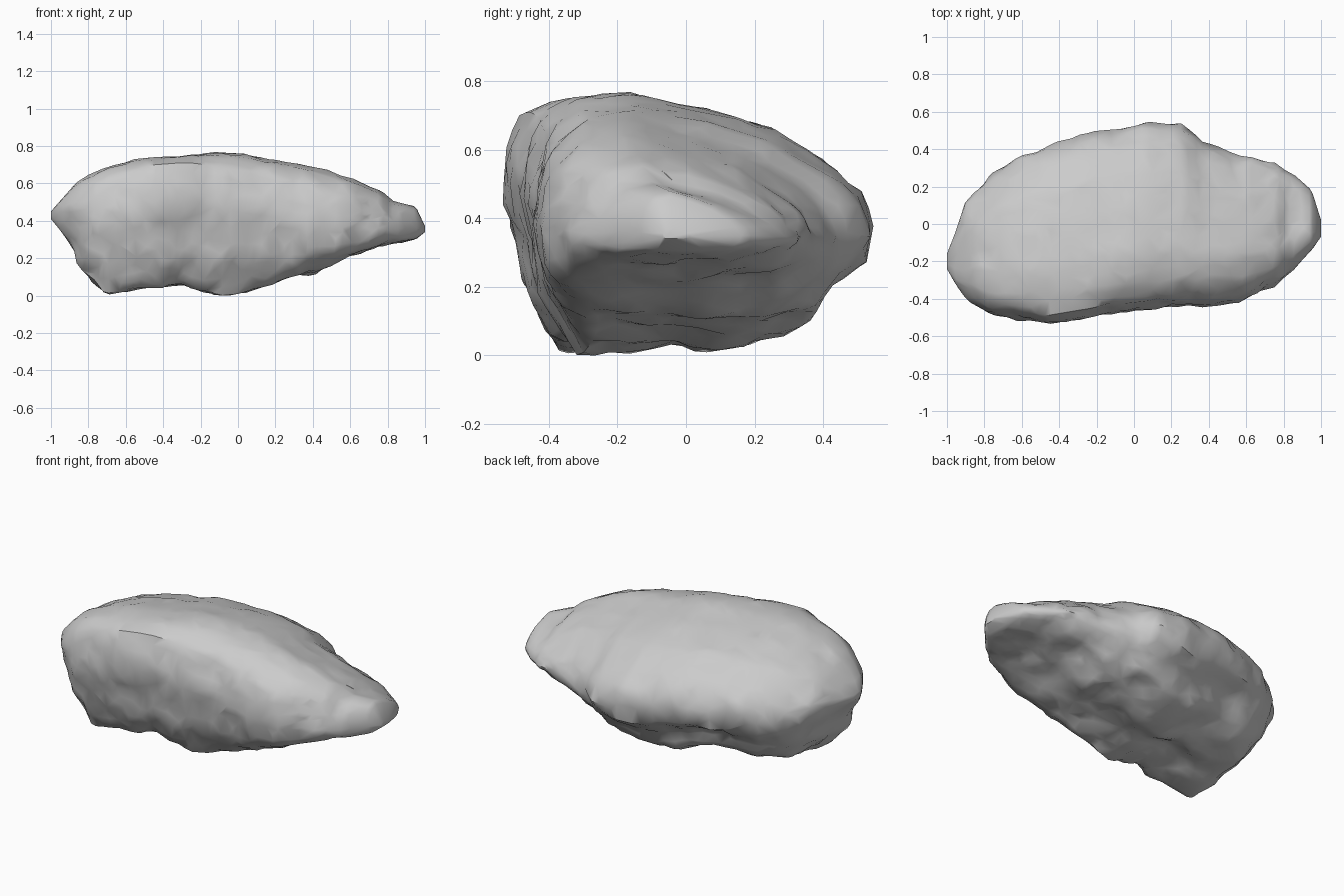
import bpy, bmesh, math
from mathutils import Vector, noise

cube = bpy.data.objects.get("Cube")
if cube:
    bpy.data.objects.remove(cube, do_unlink=True)

# Plan outline: x, front edge, back edge
PLAN = [(-1, -.24, -.16), (-.95, -.33, -.03), (-.9, -.39, .11), (-.77, -.485, .26),
        (-.6, -.515, .37), (-.46, -.54, .42), (-.2, -.49, .5), (.1, -.45, .545),
        (.26, -.44, .53), (.36, -.44, .45), (.55, -.42, .37), (.76, -.33, .33),
        (.86, -.24, .25), (.95, -.14, .18), (1, -.07, .02)]
# Elevation outline: x, underside, top
ELEVATION = [(-1, .41, .45), (-.93, .32, .53), (-.88, .24, .585), (-.84, .14, .62),
             (-.71, .005, .69), (-.5, .035, .74), (-.3, .065, .75), (-.12, .005, .765),
             (.02, .015, .76), (.2, .07, .73), (.4, .12, .69), (.6, .215, .635),
             (.77, .27, .56), (.82, .28, .51), (.95, .3, .475), (1, .34, .37)]
# Cross-sections: across (-1 front, 1 back) and up (0 underside, 1 top)
MIDDLE = [(-1, .65), (-.97, .8), (-.9, .94), (-.72, .99), (-.4, 1), (.1, .95),
          (.5, .88), (.8, .75), (.95, .66), (1, .55), (.95, .39), (.69, .27),
          (.65, .12), (.4, .06), (.1, 0), (-.1, .03), (-.3, .01), (-.67, 0),
          (-.75, .1), (-.88, .24)]
LEFT_TIP = [(-1, .33), (-.97, .52), (-.88, .74), (-.68, .93), (-.4, 1), (0, .9),
            (.4, .76), (.75, .57), (.92, .43), (1, .28), (.97, .17), (.84, .09),
            (.7, .06), (.45, .03), (.15, .01), (-.1, 0), (-.35, 0), (-.68, .01),
            (-.86, .05), (-.97, .15)]
RIGHT_TIP = [(-1, .6), (-.97, .76), (-.88, .9), (-.72, .97), (-.4, 1), (.1, .96),
             (.5, .9), (.8, .76), (.95, .65), (1, .53), (.94, .41), (.78, .31),
             (.66, .21), (.4, .12), (.1, .07), (-.15, .04), (-.35, .01), (-.67, 0),
             (-.78, .1), (-.92, .3)]


def sample(table, x):
    """Interpolate the two values of an outline at x."""
    for a, b in zip(table, table[1:]):
        if x <= b[0]:
            t = (x - a[0]) / (b[0] - a[0])
            return [p + (q - p) * t for p, q in zip(a[1:], b[1:])]
    return table[-1][1:]


def section(x, count):
    """Blend the cross-sections along x and space points evenly round the result."""
    to_left = min(1, max(0, (x + .4) / 1.15)) ** 1.5
    to_right = min(1, max(0, (-.42 - x) / .3))
    loop = [Vector(m).lerp(Vector(a), to_left).lerp(Vector(b), to_right)
            for m, a, b in zip(MIDDLE, LEFT_TIP, RIGHT_TIP)]
    sides = list(zip(loop, loop[1:] + loop[:1]))
    step = sum((b - a).length for a, b in sides) / count
    result, travelled = [], 0
    for a, b in sides:
        length = (b - a).length
        while len(result) < count and len(result) * step < travelled + length:
            result.append(a.lerp(b, (len(result) * step - travelled) / length))
        travelled += length
    return result


# Loft the boulder through its cross-sections
STATIONS, SIDES = 64, 64
bm = bmesh.new()
rows = []
for i in range(STATIONS + 1):
    x = -.6 * math.cos(math.pi * i / STATIONS) + .4 * (2 * i / STATIONS - 1)
    front, back = sample(PLAN, x)
    low, high = sample(ELEVATION, x)
    middle, half = (front + back) / 2, (back - front) / 2
    rows.append([bm.verts.new((x, middle + half * p.x, low + (high - low) * p.y))
                 for p in section(x, SIDES)])
for a, b in zip(rows, rows[1:]):
    for j in range(SIDES):
        k = (j + 1) % SIDES
        bm.faces.new((a[j], a[k], b[k], b[j]))
bm.faces.new(rows[0])
bm.faces.new(rows[-1])
bmesh.ops.recalc_face_normals(bm, faces=bm.faces)
bm.normal_update()

# Weathered lumps, fading out at the thin ends, with a level resting base
moves = []
for v in bm.verts:
    p = v.co
    fade = min(1, 5 * (1 - abs(p.x)))
    lumps = .014 * noise.noise(p * 5) + .017 * noise.noise(p * 9)
    grain = .01 * noise.noise(p * 16)
    calm = .5 if v.normal.z > .6 else 1
    moves.append(v.normal * (lumps + grain) * fade * calm)
for v, move in zip(bm.verts, moves):
    v.co += move
    v.co.z = max(0, v.co.z)

mesh = bpy.data.meshes.new("boulder")
bm.to_mesh(mesh)
bm.free()
boulder = bpy.data.objects.new("boulder", mesh)
bpy.context.collection.objects.link(boulder)

# Stone colour
stone = bpy.data.materials.new("grey_stone")
stone.use_nodes = True
colour = (.6, .6, .6, 1)
stone.diffuse_color = colour
shader = next(n for n in stone.node_tree.nodes if n.type == 'BSDF_PRINCIPLED')
shader.inputs["Base Color"].default_value = colour
mesh.materials.append(stone)

# Irregular facets with soft shading and sharp cracks
facets = boulder.modifiers.new("facets", 'DECIMATE')
facets.ratio = .4
bpy.ops.object.select_all(action='DESELECT')
boulder.select_set(True)
bpy.context.view_layer.objects.active = boulder
bpy.ops.object.modifier_apply(modifier=facets.name)
bpy.ops.object.shade_smooth_by_angle(angle=math.radians(45))
